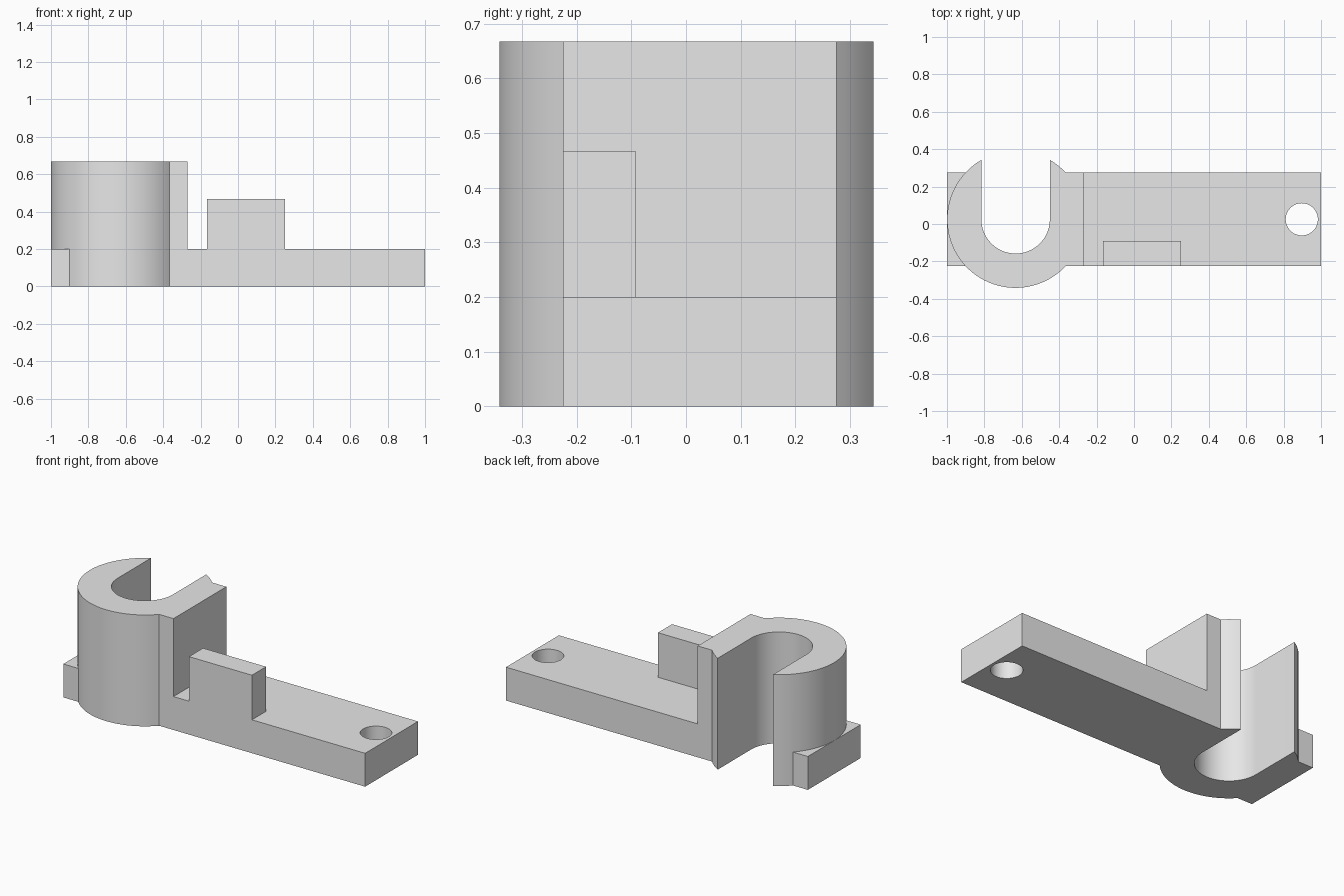
import bpy, bmesh
from math import cos, sin, acos, asin, pi, radians

cube = bpy.data.objects.get("Cube")
if cube:
    bpy.data.objects.remove(cube, do_unlink=True)

grey = bpy.data.materials.new("plain_grey")
grey.use_nodes = True
grey.diffuse_color = (0.8, 0.8, 0.8, 1)
grey.node_tree.nodes["Principled BSDF"].inputs["Base Color"].default_value = (0.8, 0.8, 0.8, 1)

FRONT, BACK = -0.225, 0.275
CX, CY = -0.633, 0.025          # centre of the clip
R_OUT, R_IN = 0.3665, 0.183
THICK, TALL = 0.2, 0.667


def arc(cx, cy, r, a, b, n):
    return [(cx + r * cos(a + (b - a) * i / n), cy + r * sin(a + (b - a) * i / n))
            for i in range(n + 1)]


def extrude(name, outline, z0, z1):
    """Solid made by raising a flat outline from z0 to z1."""
    bm = bmesh.new()
    face = bm.faces.new([bm.verts.new((x, y, z0)) for x, y in outline])
    top = bmesh.ops.extrude_face_region(bm, geom=[face])["geom"]
    bmesh.ops.translate(bm, vec=(0, 0, z1 - z0),
                        verts=[v for v in top if isinstance(v, bmesh.types.BMVert)])
    bmesh.ops.recalc_face_normals(bm, faces=bm.faces)
    mesh = bpy.data.meshes.new(name)
    bm.to_mesh(mesh)
    bm.free()
    mesh.materials.append(grey)
    obj = bpy.data.objects.new(name, mesh)
    bpy.context.collection.objects.link(obj)
    return obj


def box(name, x0, x1, y0, y1, z1):
    return extrude(name, [(x0, y0), (x1, y0), (x1, y1), (x0, y1)], 0, z1)


def combine(target, other, operation):
    bpy.context.view_layer.objects.active = target
    mod = target.modifiers.new(operation, "BOOLEAN")
    mod.operation = operation
    mod.solver = "EXACT"
    mod.object = other
    bpy.ops.object.modifier_apply(modifier=mod.name)
    bpy.data.objects.remove(other, do_unlink=True)


# Tall open clip with its square shoulder
lip = acos(R_IN / R_OUT)
side = asin((BACK - CY) / R_OUT)
outline = arc(CX, CY, R_OUT, pi - lip, 2 * pi - side, 48)
outline += [(-0.27, FRONT), (-0.27, BACK)]
outline += arc(CX, CY, R_OUT, side, lip, 5)
outline += arc(CX, CY, R_IN, 0, -pi, 40)
bracket = extrude("clip_bracket", outline, 0, TALL)

# Arm, foot and upright tab, merged into one solid
combine(bracket, box("arm", -0.4, 1, FRONT, BACK, THICK), "UNION")
combine(bracket, box("foot", -1, -0.83, FRONT, BACK, THICK), "UNION")
combine(bracket, box("tab", -0.167, 0.25, FRONT, -0.092, 0.467), "UNION")

# Screw hole at the end of the arm
hole = extrude("hole_cutter", arc(0.897, CY, 0.086, 0, 2 * pi, 48)[:-1], -0.1, THICK + 0.1)
combine(bracket, hole, "DIFFERENCE")

# Tidy flat faces and keep the edges crisp
bm = bmesh.new()
bm.from_mesh(bracket.data)
bmesh.ops.remove_doubles(bm, verts=bm.verts, dist=0.0001)
bmesh.ops.dissolve_limit(bm, angle_limit=0.01, verts=bm.verts, edges=bm.edges)
bm.to_mesh(bracket.data)
bm.free()
bpy.ops.object.select_all(action="DESELECT")
bracket.select_set(True)
bpy.context.view_layer.objects.active = bracket
bpy.ops.object.shade_smooth_by_angle(angle=radians(30))
